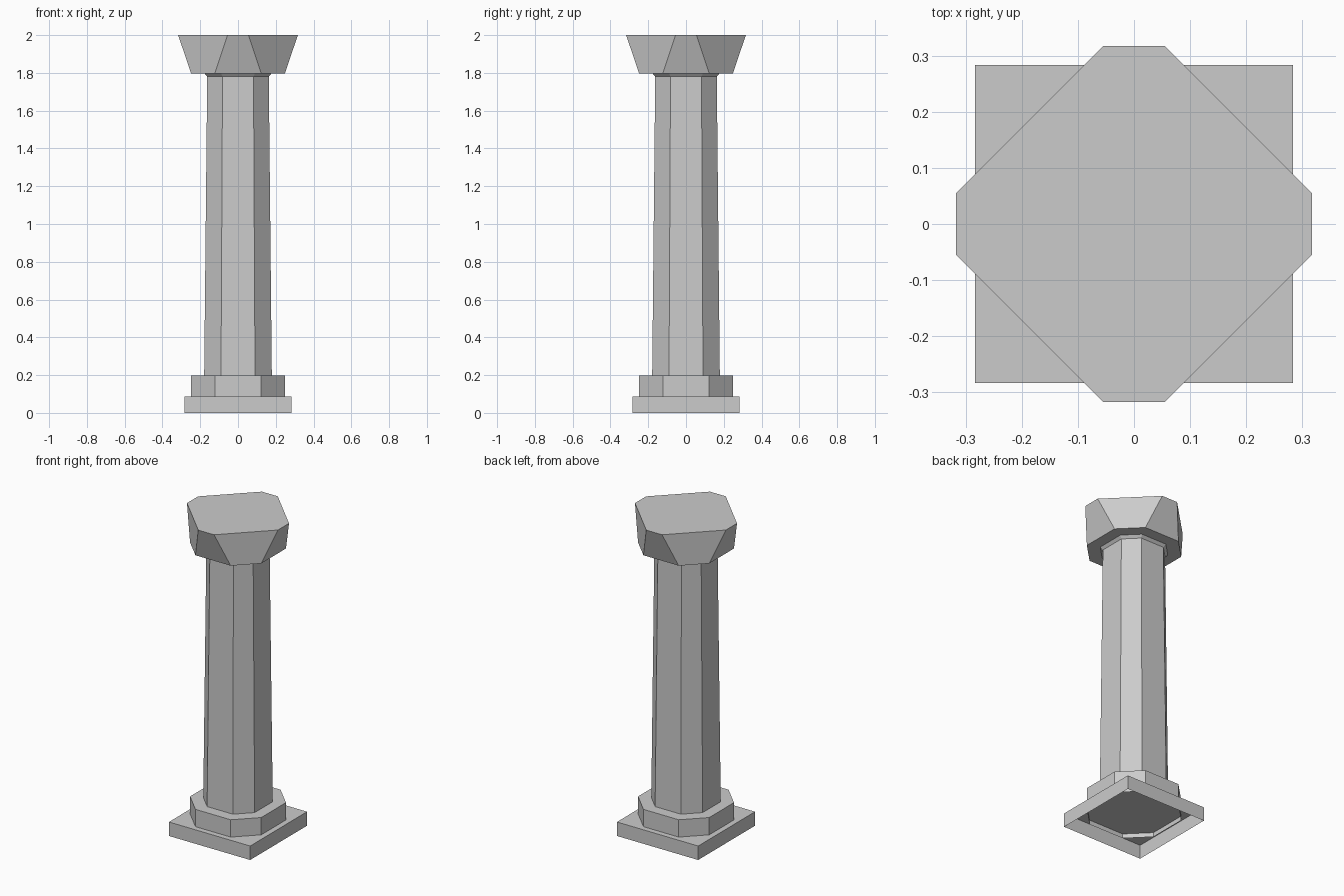
import bpy, bmesh

if "Cube" in bpy.data.objects:
    bpy.data.objects.remove(bpy.data.objects["Cube"])


def octagon(a, b):
    """Eight corners at half-width a, with flat sides of half-length b."""
    return [(a, -b), (a, b), (b, a), (-b, a), (-a, b), (-a, -b), (-b, -a), (b, -a)]


def square(a):
    return [(a, -a), (a, a), (-a, a), (-a, -a)]


def loft(name, rings, cap_bottom=False, cap_top=True):
    """Skin a stack of (outline, z) rings into one flat-shaded object."""
    bm = bmesh.new()
    loops = [[bm.verts.new((x, y, z)) for x, y in pts] for pts, z in rings]
    n = len(loops[0])
    for low, high in zip(loops, loops[1:]):
        for i in range(n):
            j = (i + 1) % n
            bm.faces.new((low[i], low[j], high[j], high[i]))
    if cap_bottom:
        bm.faces.new(loops[0][::-1])
    if cap_top:
        bm.faces.new(loops[-1])
    mesh = bpy.data.meshes.new(name)
    bm.to_mesh(mesh)
    bm.free()
    obj = bpy.data.objects.new(name, mesh)
    bpy.context.collection.objects.link(obj)
    return obj


# Square foot, open underneath
loft("plinth", [(square(0.283), 0.0), (square(0.283), 0.088)])

# Octagonal step, its open skirt sinks a little into the plinth
loft("base_step", [(octagon(0.248, 0.123), 0.06), (octagon(0.248, 0.123), 0.197)])

# Tapered shaft with a small flare under the capital
loft("shaft", [(octagon(0.179, 0.09), 0.197),
               (octagon(0.163, 0.082), 1.78),
               (octagon(0.177, 0.089), 1.797)], cap_top=False)

# Flared capital, wider on the main axes at the top
loft("capital", [(octagon(0.248, 0.123), 1.797),
                 (octagon(0.317, 0.055), 2.0)], cap_bottom=True)
